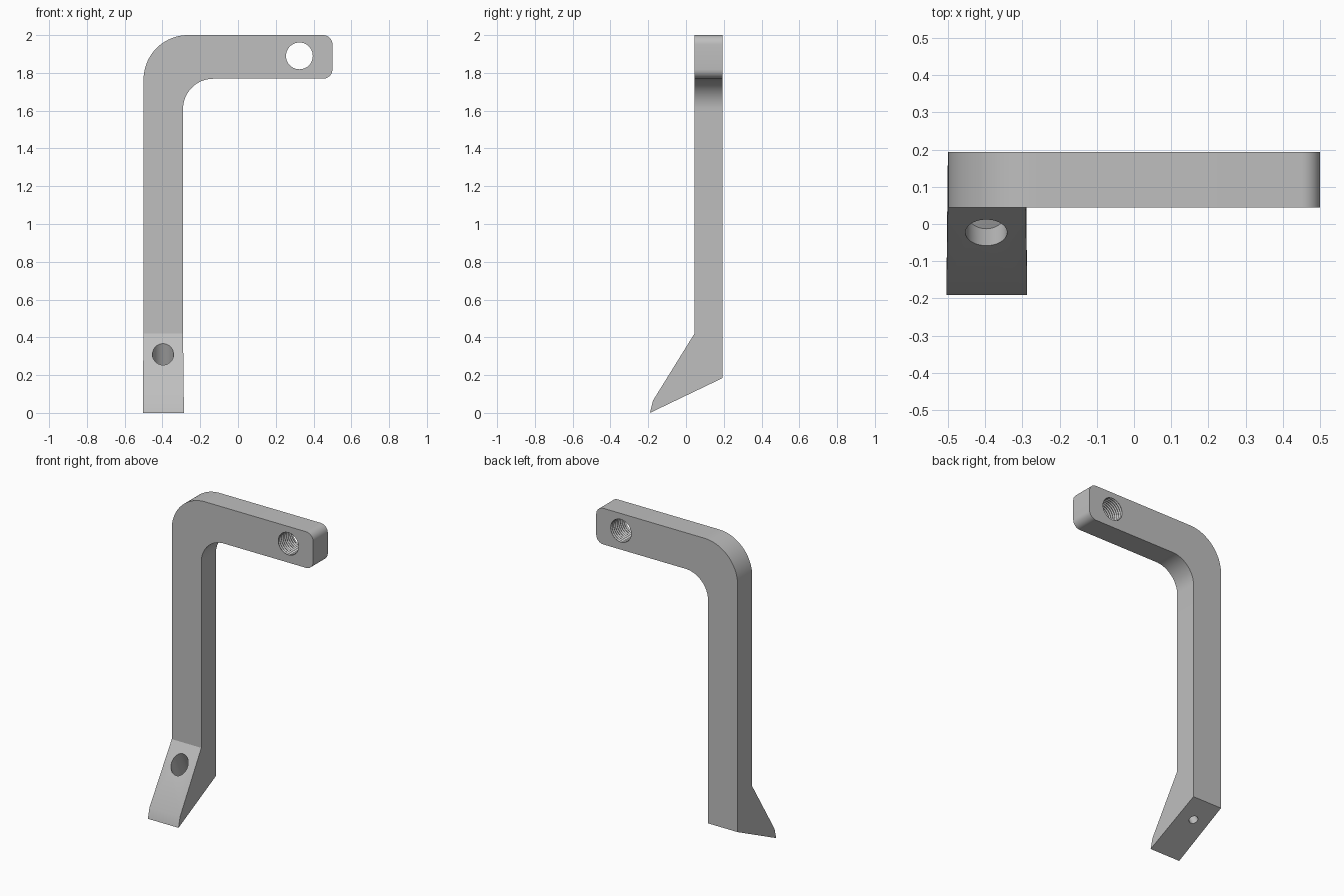
import bpy, bmesh
from math import sin, cos, pi, radians
from mathutils import Vector

cube = bpy.data.objects.get("Cube")
if cube:
    bpy.data.objects.remove(cube)

grey = bpy.data.materials.new("plain_grey")
grey.use_nodes = True
grey.diffuse_color = (0.52, 0.52, 0.52, 1)
grey.node_tree.nodes["Principled BSDF"].inputs["Base Color"].default_value = grey.diffuse_color

LEFT, RIGHT, FRONT, BACK, SPLIT = -0.5, -0.291, 0.045, 0.193, 0.42


def arc(cx, cz, r, start, end, n=16):
    angles = [radians(start + (end - start) * i / n) for i in range(n + 1)]
    return [(cx + r * cos(a), cz + r * sin(a)) for a in angles]


def make_object(name, bm):
    bmesh.ops.recalc_face_normals(bm, faces=bm.faces)
    mesh = bpy.data.meshes.new(name)
    bm.to_mesh(mesh)
    bm.free()
    obj = bpy.data.objects.new(name, mesh)
    bpy.context.collection.objects.link(obj)
    mesh.materials.append(grey)
    return obj


def prism(bm, ring_a, ring_b):
    """Skin two matching outlines into a closed solid."""
    a = [bm.verts.new(p) for p in ring_a]
    b = [bm.verts.new(p) for p in ring_b]
    bm.faces.new(a)
    bm.faces.new(b)
    for i in range(len(a)):
        j = (i + 1) % len(a)
        bm.faces.new((a[i], a[j], b[j], b[i]))


def lathe_cutter(name, profile, origin, axis, sides=40):
    """Turn (distance along axis, radius) pairs into a cutting solid."""
    turn = Vector(axis).to_track_quat('Z', 'Y')
    bm = bmesh.new()
    rings = []
    for d, r in profile:
        rings.append([bm.verts.new(Vector(origin) + turn @ Vector(
            (r * cos(2 * pi * i / sides), r * sin(2 * pi * i / sides), d)))
            for i in range(sides)])
    for a, b in zip(rings, rings[1:]):
        for i in range(sides):
            j = (i + 1) % sides
            bm.faces.new((a[i], a[j], b[j], b[i]))
    bm.faces.new(rings[0])
    bm.faces.new(rings[-1])
    obj = make_object(name, bm)
    obj.hide_render = True
    obj.hide_set(True)
    return obj


# Post and arm: bent bar with rounded tip
outline = ([(RIGHT, SPLIT), (LEFT, SPLIT)]
           + arc(-0.265, 1.765, 0.235, 180, 90, 24)
           + arc(0.45, 1.95, 0.05, 90, 0, 8)
           + arc(0.45, 1.819, 0.05, 0, -90, 8)
           + arc(-0.131, 1.609, 0.16, 90, 180, 20))
bm = bmesh.new()
prism(bm, [(x, FRONT, z) for x, z in outline], [(x, BACK, z) for x, z in outline])

# Foot: wedge below the post, flaring slightly to the toe
side = [(FRONT, SPLIT), (-0.175, 0.065), (-0.191, 0.0), (BACK, 0.184), (BACK, SPLIT)]
flare = [0, 0.004, 0.004, 0, 0]
prism(bm, [(LEFT - f, y, z) for (y, z), f in zip(side, flare)],
      [(RIGHT + f, y, z) for (y, z), f in zip(side, flare)])

# Weld foot to post without an inner wall
inner = [f for f in bm.faces if all(abs(v.co.z - SPLIT) < 1e-5 for v in f.verts)]
bmesh.ops.delete(bm, geom=inner, context='FACES_ONLY')
bmesh.ops.remove_doubles(bm, verts=bm.verts, dist=1e-5)
bracket = make_object("bracket", bm)

# Threaded hole through the arm
steps = 24
thread = [(0.2 * i / steps, 0.071 if i % 2 else 0.077) for i in range(steps + 1)]
arm_hole = lathe_cutter("arm_hole_cutter", thread, (0.325, 0.02, 1.89), (0, 1, 0))

# Counterbored screw hole, square to the sole
axis = Vector((0, 0.433, -0.901))
foot_hole = lathe_cutter("foot_hole_cutter",
                         [(-0.2, 0.056), (0.14, 0.056), (0.14, 0.027), (0.3, 0.027)],
                         (-0.397, -0.023, 0.31), axis)

for cutter in (arm_hole, foot_hole):
    cut = bracket.modifiers.new(cutter.name, 'BOOLEAN')
    cut.operation = 'DIFFERENCE'
    cut.solver = 'EXACT'
    cut.object = cutter

# Bake the cuts, then shade rounded areas smooth
bpy.context.view_layer.objects.active = bracket
bracket.select_set(True)
for name in [m.name for m in bracket.modifiers]:
    bpy.ops.object.modifier_apply(modifier=name)
for cutter in (arm_hole, foot_hole):
    bpy.data.objects.remove(cutter)
bpy.ops.object.shade_smooth_by_angle(angle=radians(20))
